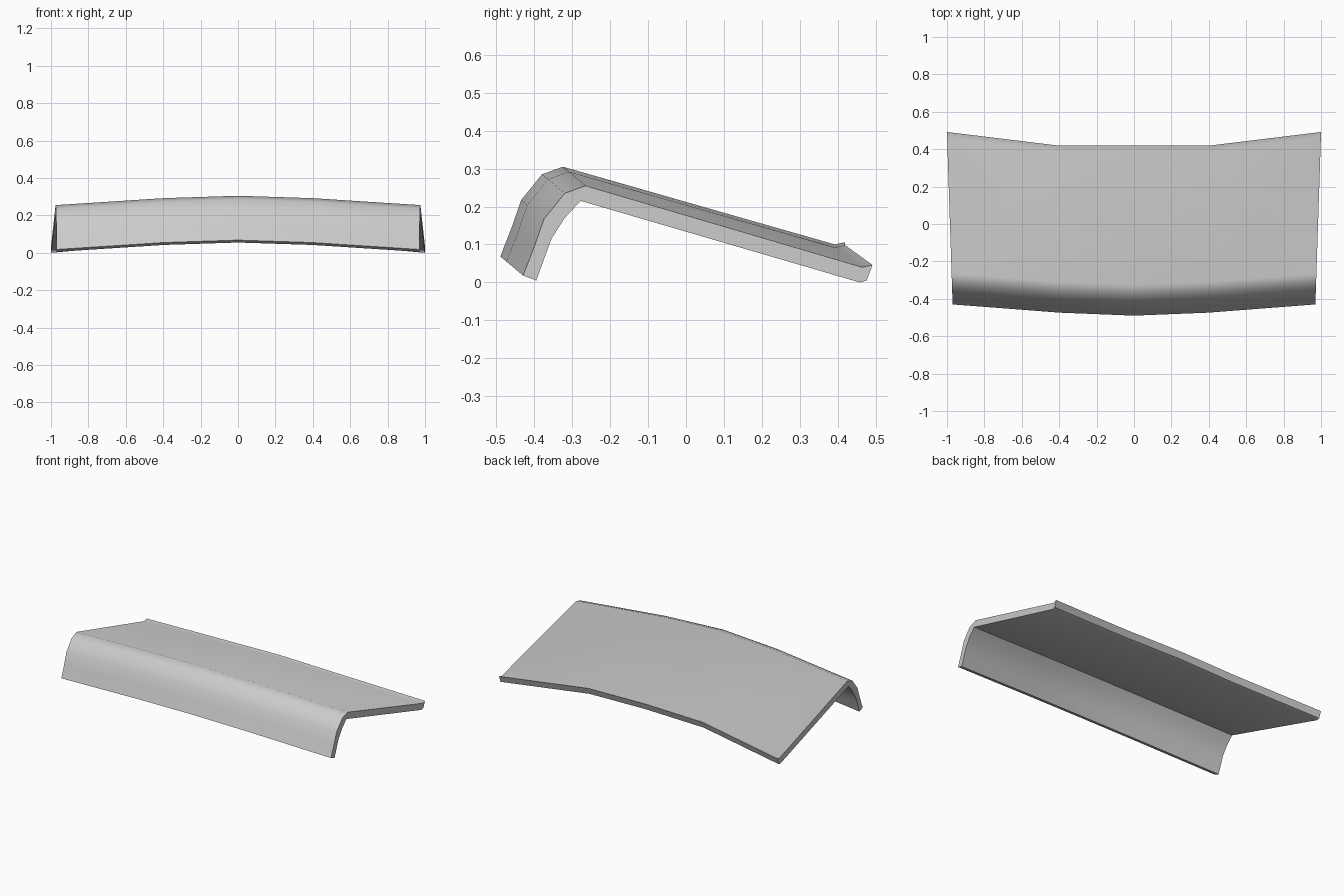
import bpy
import bmesh
import math

cube = bpy.data.objects.get("Cube")
if cube:
    bpy.data.objects.remove(cube, do_unlink=True)

# Single panel colour
grey = bpy.data.materials.new("light grey")
grey.use_nodes = True
grey.diffuse_color = (0.6, 0.6, 0.6, 1)
grey.node_tree.nodes["Principled BSDF"].inputs["Base Color"].default_value = (0.6, 0.6, 0.6, 1)

# Side-edge profile (y, z): front lip, rounded bend, sloping deck, rear lip
OUTER = [(-0.43, 0.018), (-0.40, 0.095), (-0.375, 0.167), (-0.32, 0.235),
         (-0.265, 0.255), (0.465, 0.04), (0.492, 0.046)]
INNER = [(-0.395, 0.005), (-0.375, 0.06), (-0.355, 0.115), (-0.32, 0.17),
         (-0.278, 0.215), (0.458, 0.0), (0.477, 0.005)]
REAR = 5  # first profile point belonging to the rear edge

# Crown stations: width fraction, front shift (y, z), rear shift (y, z)
HALF = [(1.0, (0, 0), (0, 0)),
        (0.41, (-0.044, 0.037), (-0.072, 0.052)),
        (0.0, (-0.06, 0.05), (-0.072, 0.06))]
STATIONS = [(-w, f, r) for w, f, r in HALF] + HALF[-2::-1]


def section(bm, width, front, rear):
    """One closed cross-section loop, slightly wider toward the rear."""
    loop = []
    for points in (OUTER, INNER):
        row = []
        for i, (y, z) in enumerate(points):
            dy, dz = rear if i >= REAR else front
            x = width * (0.984 + 0.033 * y)
            row.append(bm.verts.new((x, y + dy, z + dz)))
        loop += row if points is OUTER else row[::-1]
    return loop


# Loft the curved panel through its stations
bm = bmesh.new()
loops = [section(bm, *s) for s in STATIONS]
n = len(loops[0])
for a, b in zip(loops, loops[1:]):
    for i in range(n):
        j = (i + 1) % n
        bm.faces.new((a[i], a[j], b[j], b[i]))

# Close both side edges with strips between outer and inner skins
for loop in (loops[0], loops[-1]):
    for i in range(n // 2 - 1):
        bm.faces.new((loop[i], loop[i + 1], loop[n - 2 - i], loop[n - 1 - i]))
bmesh.ops.recalc_face_normals(bm, faces=bm.faces)

mesh = bpy.data.meshes.new("curved_panel")
bm.to_mesh(mesh)
bm.free()
mesh.materials.append(grey)
panel = bpy.data.objects.new("curved_panel", mesh)
bpy.context.collection.objects.link(panel)

# Soft bend, crisp rims
bpy.ops.object.select_all(action="DESELECT")
panel.select_set(True)
bpy.context.view_layer.objects.active = panel
bpy.ops.object.shade_smooth_by_angle(angle=math.radians(45))
